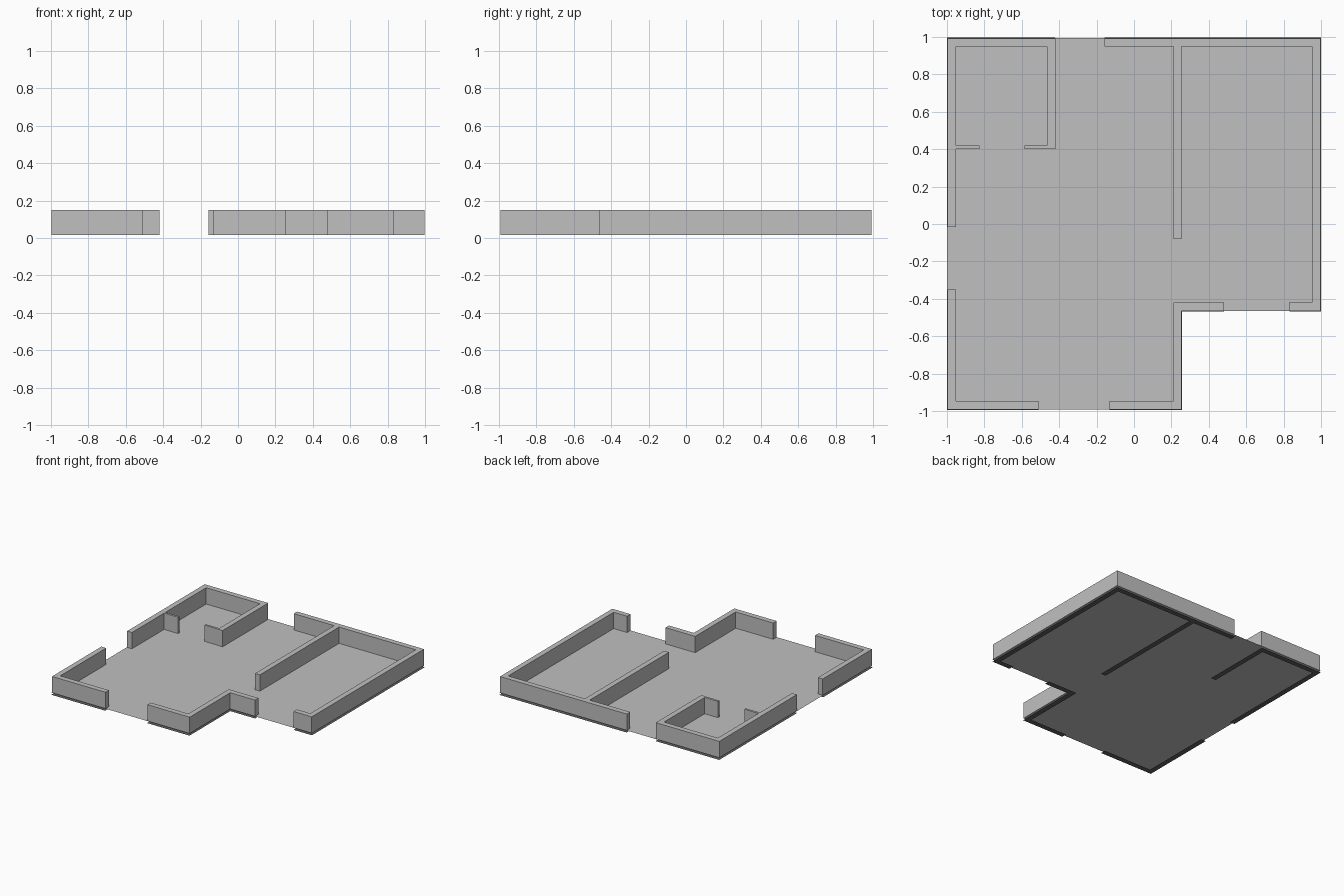
import bpy
import bmesh
from mathutils import Vector

FLOOR_Z, TOP_Z, THICK = 0.016, 0.15, 0.044

cube = bpy.data.objects.get("Cube")
if cube:
    bpy.data.objects.remove(cube, do_unlink=True)


def material(name, value):
    mat = bpy.data.materials.new(name)
    mat.use_nodes = True
    colour = (value, value, value, 1)
    mat.diffuse_color = colour
    mat.node_tree.nodes["Principled BSDF"].inputs["Base Color"].default_value = colour
    return mat


grey = material("light grey", 0.53)
dark = material("dark grey", 0.12)


def prism(name, outline, z, height, mat):
    """Flat sheet from an outline, extruded upward when height is given."""
    bm = bmesh.new()
    face = bm.faces.new([bm.verts.new((x, y, z)) for x, y in outline])
    if height:
        out = bmesh.ops.extrude_face_region(bm, geom=[face])
        verts = [v for v in out["geom"] if isinstance(v, bmesh.types.BMVert)]
        bmesh.ops.translate(bm, verts=verts, vec=(0, 0, height))
        bmesh.ops.recalc_face_normals(bm, faces=bm.faces)
    mesh = bpy.data.meshes.new(name)
    bm.to_mesh(mesh)
    bm.free()
    mesh.materials.append(mat)
    obj = bpy.data.objects.new(name, mesh)
    bpy.context.collection.objects.link(obj)


def ribbon(path, side):
    """Outline of a wall: its outer path plus a mitred inner offset."""
    pts = [Vector(p) for p in path]
    dirs = [(b - a).normalized() for a, b in zip(pts, pts[1:])]
    normals = [Vector((-d.y, d.x)) * side for d in dirs]
    inner = []
    for i, p in enumerate(pts):
        n = normals[max(i - 1, 0)].copy()
        if 0 < i < len(normals):
            n += normals[i]
        inner.append(p + n * THICK)
    return [tuple(p) for p in pts + inner[::-1]]


# Floor sheet
floor = [(-1, -0.993), (0.255, -0.993), (0.255, -0.465),
         (1, -0.465), (1, 0.995), (-1, 0.995)]
prism("floor", floor, FLOOR_Z, 0, grey)

# Wall runs: outer path and the side on which the thickness lies
runs = {
    "small_room_wall": ([(-0.997, -0.015), (-0.997, 0.992), (-0.42, 0.992), (-0.42, 0.4)], -1),
    "large_room_wall": ([(-0.157, 0.992), (0.996, 0.992), (0.996, -0.465), (0.83, -0.465)], -1),
    "front_right_wall": ([(-0.997, -0.35), (-0.997, -0.991), (-0.51, -0.991)], 1),
    "front_left_wall": ([(-0.13, -0.991), (0.255, -0.991), (0.255, -0.465), (0.48, -0.465)], 1),
    "partition_wall": ([(0.255, 0.95), (0.255, -0.08)], -1),
}
for name, (path, side) in runs.items():
    outline = ribbon(path, side)
    prism(name, outline, FLOOR_Z, TOP_Z - FLOOR_Z, grey)
    # Dark footing sheet just beneath each wall, facing down
    footing = [(x * 1.003, y * 1.004) for x, y in outline]
    prism(name.replace("wall", "footing"), footing, 0, 0, dark)

# Thin door stubs of the small room
for name, x0, x1 in (("inner_door_stub", -0.585, -0.464), ("outer_door_stub", -0.953, -0.825)):
    prism(name, [(x0, 0.402), (x1, 0.402), (x1, 0.42), (x0, 0.42)],
          FLOOR_Z, TOP_Z - FLOOR_Z, grey)
